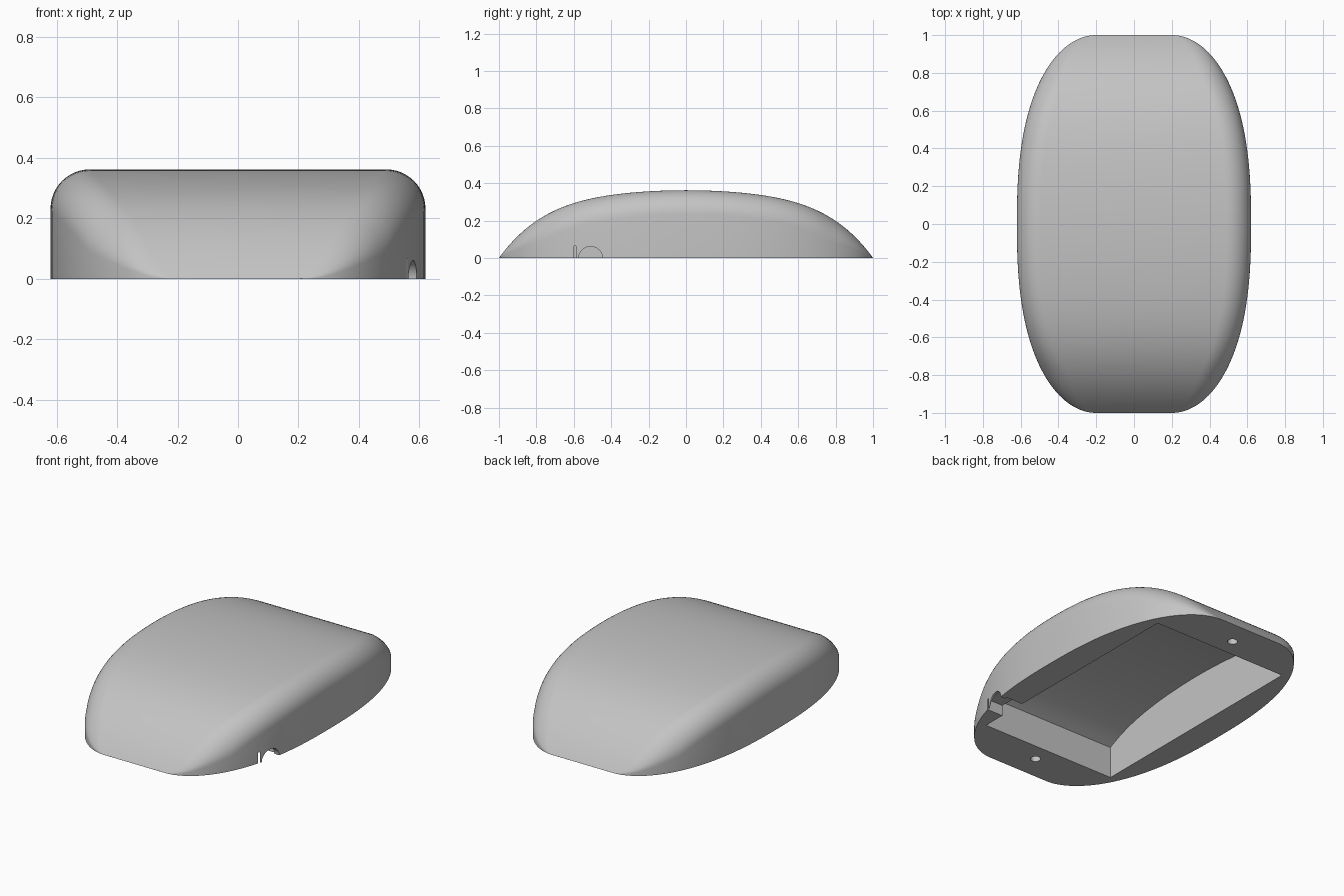
import bpy, bmesh, math
from mathutils import Matrix

old = bpy.data.objects.get("Cube")
if old:
    bpy.data.objects.remove(old, do_unlink=True)

grey = bpy.data.materials.new("light_grey")
grey.use_nodes = True
COLOUR = (0.55, 0.55, 0.55, 1)
grey.diffuse_color = COLOUR
grey.node_tree.nodes["Principled BSDF"].inputs["Base Color"].default_value = COLOUR


def crown(y):
    """Height of the domed top along the length."""
    return 0.362 * (1 - 0.4 * y ** 2 - 0.6 * abs(y) ** 5)


def half_width(y):
    """Half width of the plan outline along the length."""
    return 0.2 + 0.42 * math.sqrt(1 - abs(y) ** 2.5)


def finish(name, bm):
    bmesh.ops.recalc_face_normals(bm, faces=bm.faces)
    mesh = bpy.data.meshes.new(name)
    bm.to_mesh(mesh)
    bm.free()
    mesh.materials.append(grey)
    obj = bpy.data.objects.new(name, mesh)
    bpy.context.collection.objects.link(obj)
    return obj


def loft(name, stations, section):
    """Skin closed cross-sections placed along y and cap both ends."""
    bm = bmesh.new()
    rings = [[bm.verts.new((x, y, z)) for x, z in section(y)] for y in stations]
    for a, b in zip(rings, rings[1:]):
        for i in range(len(a)):
            j = (i + 1) % len(a)
            bm.faces.new((a[i], a[j], b[j], b[i]))
    bm.faces.new(rings[0])
    bm.faces.new(rings[-1])
    return finish(name, bm)


def shell_section(y):
    w, h = half_width(y), crown(y)
    rx = 0.13 * math.sqrt(min(1, h / 0.2))
    rz = min(0.13, 0.6 * h)
    steps = 12
    right = [(w, 0)]
    for i in range(steps + 1):
        a = math.pi / 2 * i / steps
        right.append((w - rx + rx * math.cos(a), h - rz + rz * math.sin(a)))
    return right + [(-x, z) for x, z in reversed(right)]


def chamber_section(y):
    h = crown(y) - 0.043
    return [(0.45, -0.1), (0.45, h), (-0.45, h), (-0.45, -0.1)]


def cylinder(name, radius, depth, matrix):
    bm = bmesh.new()
    bmesh.ops.create_cone(bm, cap_ends=True, segments=40, radius1=radius,
                          radius2=radius, depth=depth, matrix=matrix)
    return finish(name, bm)


# Domed outer shell, stations packed closer at the ends
N = 72
shell = loft("domed_shell",
             [-0.9995 * math.cos(math.pi * i / N) for i in range(N + 1)],
             shell_section)

# Cutters: inner chamber, cable slot, cable arch, screw holes
cutters = [loft("chamber_cutter", [-0.74 + 1.48 * i / 40 for i in range(41)],
                chamber_section)]
bm = bmesh.new()
bmesh.ops.create_cube(bm, size=1, matrix=Matrix.Translation((0.49, -0.515, 0))
                      @ Matrix.Diagonal((0.14, 0.17, 0.13, 1)))
cutters.append(finish("slot_cutter", bm))
cutters.append(cylinder("arch_cutter", 0.065, 0.2,
                        Matrix.Translation((0.6, -0.51, -0.004))
                        @ Matrix.Rotation(math.pi / 2, 4, "Y")))
for side in (-1, 1):
    cutters.append(cylinder("screw_hole_cutter", 0.028, 0.16,
                            Matrix.Translation((0, side * 0.85, 0))))

bpy.ops.object.select_all(action="DESELECT")
bpy.context.view_layer.objects.active = shell
shell.select_set(True)
for cutter in cutters:
    cutter.hide_render = True
    mod = shell.modifiers.new("cut", "BOOLEAN")
    mod.operation = "DIFFERENCE"
    mod.solver = "EXACT"
    mod.object = cutter
    bpy.ops.object.modifier_apply(modifier=mod.name)
    bpy.data.objects.remove(cutter, do_unlink=True)

bpy.ops.object.shade_smooth_by_angle(angle=math.radians(30))
